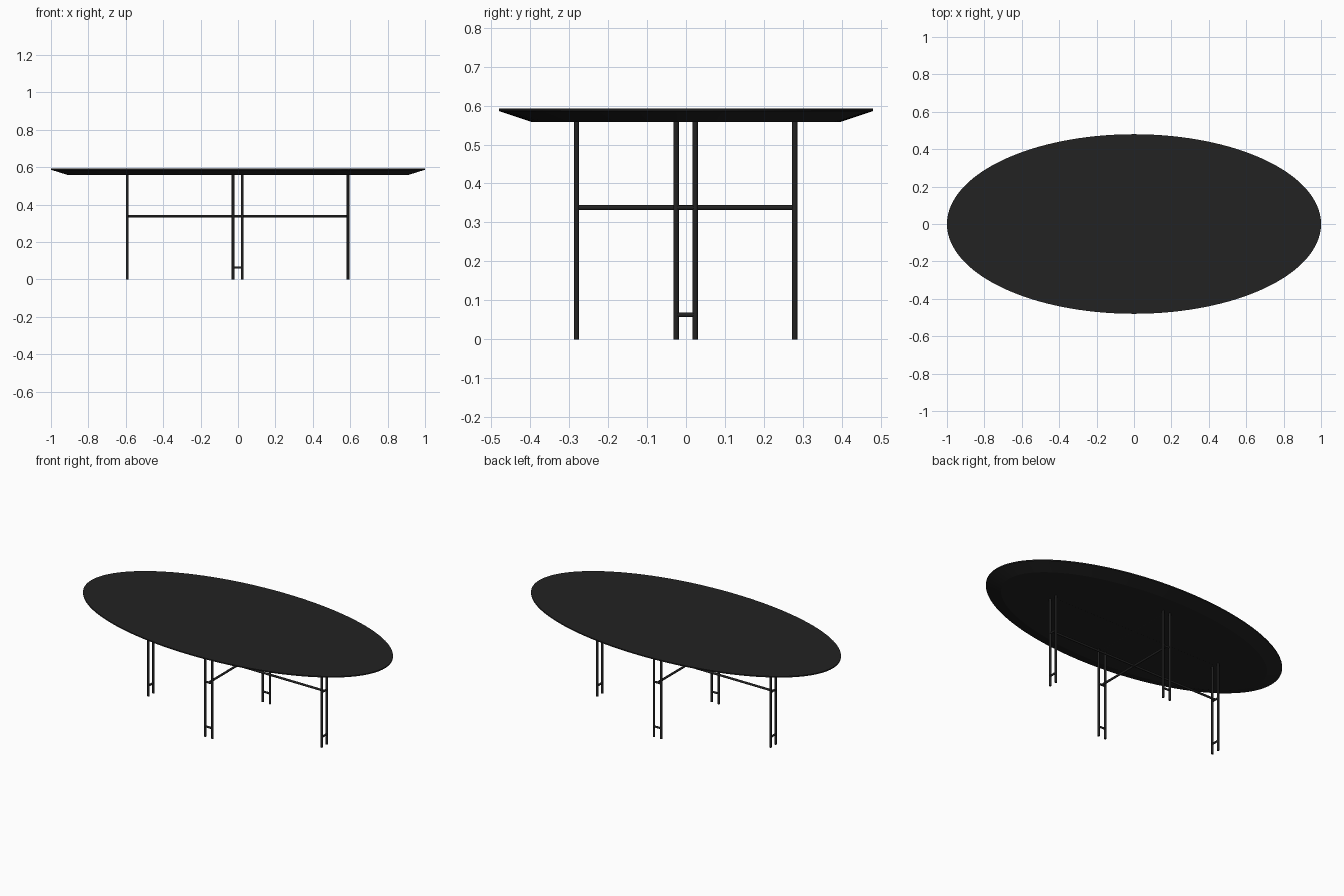
import bpy, bmesh, math
from mathutils import Vector

if "Cube" in bpy.data.objects:
    bpy.data.objects.remove(bpy.data.objects["Cube"])


def material(name, v):
    m = bpy.data.materials.new(name)
    m.diffuse_color = (v, v, v, 1)
    m.use_nodes = True
    m.node_tree.nodes["Principled BSDF"].inputs["Base Color"].default_value = m.diffuse_color
    return m


wood = material("black stained wood", 0.016)
metal = material("black metal", 0.016)


def smooth(ob):
    bpy.ops.object.select_all(action='DESELECT')
    ob.select_set(True)
    bpy.context.view_layer.objects.active = ob
    bpy.ops.object.shade_smooth_by_angle(angle=math.radians(35))


def rod(name, a, b, r=0.007):
    a, b = Vector(a), Vector(b)
    bpy.ops.mesh.primitive_cylinder_add(vertices=16, radius=r, depth=(b - a).length,
                                        location=(a + b) / 2)
    ob = bpy.context.object
    ob.name = name
    ob.rotation_euler = (b - a).to_track_quat('Z', 'Y').to_euler()
    ob.data.materials.append(metal)
    smooth(ob)


# Oval tabletop: thin upright rim, underside chamfered inward
N = 128
rings = [(0.91, 0.397, 0.558), (1.0, 0.48, 0.586), (1.0, 0.48, 0.593)]
bm = bmesh.new()
loops = [[bm.verts.new((a * math.cos(2 * math.pi * i / N), b * math.sin(2 * math.pi * i / N), z))
          for i in range(N)] for a, b, z in rings]
for lo, hi in zip(loops, loops[1:]):
    for i in range(N):
        j = (i + 1) % N
        bm.faces.new((lo[i], lo[j], hi[j], hi[i]))
bm.faces.new(loops[0][::-1])
bm.faces.new(loops[-1])
for e in bm.edges:
    # keep ring edges crisp
    e.smooth = abs(e.verts[0].co.z - e.verts[1].co.z) > 1e-5
me = bpy.data.meshes.new("tabletop")
bm.to_mesh(me)
bm.free()
top = bpy.data.objects.new("tabletop", me)
bpy.context.collection.objects.link(top)
me.materials.append(wood)
smooth(top)

# Four double legs with short rungs
CX, CY, G = -0.002, -0.001, 0.0245
Z_LOW, Z_MID, Z_TOP = 0.063, 0.338, 0.564
for name, dx, dy in (("right", 0.59, 0), ("left", -0.59, 0), ("front", 0, -0.28), ("back", 0, 0.28)):
    ox, oy = (0, G) if dx else (G, 0)
    x, y = CX + dx, CY + dy
    for k, s in enumerate((-1, 1)):
        rod(f"{name}_leg_{k + 1}", (x + s * ox, y + s * oy, 0), (x + s * ox, y + s * oy, 0.565))
    for label, z in (("low", Z_LOW), ("middle", Z_MID), ("top", Z_TOP)):
        rod(f"{name}_{label}_rung", (x - ox, y - oy, z), (x + ox, y + oy, z), 0.006)

# Crossing stretchers at mid height and just under the top
for label, z in (("middle", Z_MID), ("top", Z_TOP)):
    rod(f"{label}_long_stretcher", (CX - 0.59, CY, z), (CX + 0.59, CY, z), 0.0065)
    rod(f"{label}_short_stretcher", (CX, CY - 0.28, z), (CX, CY + 0.28, z), 0.0065)
